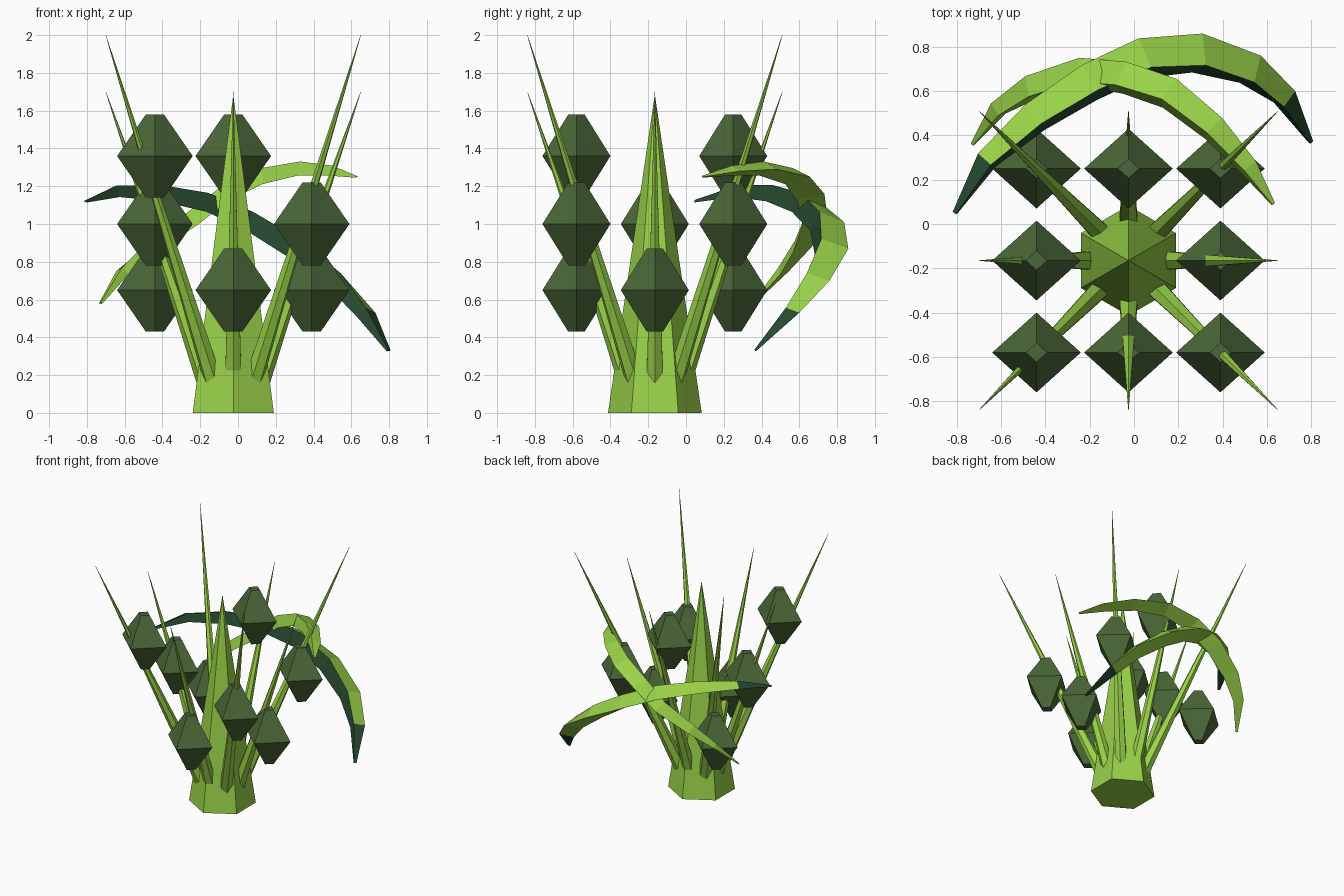
import bpy, math
from mathutils import Vector

cube = bpy.data.objects.get("Cube")
if cube:
    bpy.data.objects.remove(cube, do_unlink=True)

UP = Vector((0, 0, 1))
CENTRE = Vector((-0.025, -0.165, 0))


def make_material(name, rgb):
    mat = bpy.data.materials.new(name)
    mat.use_nodes = True
    mat.diffuse_color = (*rgb, 1)
    mat.node_tree.nodes["Principled BSDF"].inputs["Base Color"].default_value = (*rgb, 1)
    return mat


LEAF = make_material("leaf green", (0.32, 0.65, 0.065))
POD = make_material("pod green", (0.07, 0.14, 0.04))
DARK = make_material("deep green", (0.02, 0.07, 0.03))


def loft(name, rings, mats, rule=None):
    """Skin a list of equal rings, capped at both ends."""
    n = len(rings[0])
    verts = [v for ring in rings for v in ring]
    faces, slots = [], []
    for i in range(len(rings) - 1):
        for j in range(n):
            k = (j + 1) % n
            faces.append((i * n + j, i * n + k, (i + 1) * n + k, (i + 1) * n + j))
            slots.append(rule(i, j) if rule else 0)
    faces.append(tuple(reversed(range(n))))
    faces.append(tuple(range(len(verts) - n, len(verts))))
    slots += [slots[0], slots[-1]]
    mesh = bpy.data.meshes.new(name)
    mesh.from_pydata(verts, [], faces)
    for mat in mats:
        mesh.materials.append(mat)
    for poly, slot in zip(mesh.polygons, slots):
        poly.material_index = slot
    obj = bpy.data.objects.new(name, mesh)
    bpy.context.collection.objects.link(obj)
    return obj


def ring(centre, a, b, sides):
    """Polygon round a centre, spanned by the half-axes a and b."""
    turn = 2 * math.pi / sides
    return [centre + a * math.cos(i * turn) + b * math.sin(i * turn) for i in range(sides)]


def spike(name, start, end, radius, out):
    """Six-sided tapering spike with one edge facing outward."""
    axis = (end - start).normalized()
    side = axis.cross(out).normalized()
    front = side.cross(axis)
    loft(name, [ring(start, front * radius, side * radius, 6),
                ring(end, front * 0.001, side * 0.001, 6)], [LEAF])


# Central spire
spike("central_spire", CENTRE, CENTRE + UP * 1.68, 0.248, Vector((0, 1, 0)))

# Pods and outer spikes, one pair in each of eight directions
pod_heights = {(-1, -1): 1.36, (0, -1): 0.65, (1, -1): 1.0, (-1, 0): 1.0,
               (1, 0): 0.65, (-1, 1): 0.65, (0, 1): 1.36, (1, 1): 1.0}
for (dx, dy), height in pod_heights.items():
    place = {-1: "right", 0: "middle", 1: "left"}[dx] + "_" + {-1: "front", 0: "centre", 1: "back"}[dy]
    step = Vector((dx, dy, 0))
    out = step.normalized()
    corner = dx * dy != 0
    start = CENTRE + out * 0.125 + UP * 0.11
    end = CENTRE + step * 0.675 + UP * (2.0 if corner else 1.7)
    spike("spike_" + place, start, end, 0.052, out)
    middle = CENTRE + step * 0.415 + UP * height
    loft("pod_" + place,
         [ring(middle + UP * z, Vector((0.2 * s, 0, 0)), Vector((0, 0.18 * s, 0)), 4)
          for z, s in ((-0.22, 0.24), (0, 1), (0.22, 0.24))], [POD])

# Curved tendrils: triangular section swept along a path
SECTION = ((-0.06, 0.06), (-0.1, -0.05), (0.08, 0.0))
TAPER = (0.12, 0.55, 0.8, 0.95, 1, 1, 0.85, 0.6, 0.12)


def tendril(name, path, size, mats, rule=None):
    pts = [Vector(p) for p in path]
    rings = []
    for i, p in enumerate(pts):
        along = (pts[min(i + 1, len(pts) - 1)] - pts[max(i - 1, 0)]).normalized()
        out = UP.cross(along).normalized()
        up = along.cross(out)
        rings.append([p + (out * o + up * u) * size * TAPER[i] for o, u in SECTION])
    # Reverse the section so that the faces point outward
    loft(name, [list(reversed(r)) for r in rings], mats, rule)


def two_tone(segment, side):
    """Dark inner face and dark tips."""
    return 1 if side == 1 or segment in (0, len(TAPER) - 2) else 0


tendril("low_tendril",
        [(-0.81, 0.05, 1.12), (-0.67, 0.29, 1.17), (-0.45, 0.49, 1.16),
         (-0.2, 0.65, 1.11), (0.04, 0.76, 1.01), (0.3, 0.78, 0.87),
         (0.54, 0.7, 0.7), (0.69, 0.57, 0.53), (0.8, 0.37, 0.33)],
        1.0, [LEAF, DARK], two_tone)
tendril("high_tendril",
        [(-0.73, 0.36, 0.58), (-0.62, 0.52, 0.75), (-0.47, 0.62, 0.88),
         (-0.24, 0.69, 1.03), (-0.05, 0.67, 1.16), (0.16, 0.6, 1.25),
         (0.36, 0.44, 1.29), (0.52, 0.26, 1.28), (0.63, 0.09, 1.25)],
        0.8, [LEAF])

# Make every face point outward
import bmesh
for obj in bpy.context.collection.objects:
    if obj.type == "MESH":
        bm = bmesh.new()
        bm.from_mesh(obj.data)
        bmesh.ops.recalc_face_normals(bm, faces=bm.faces)
        bm.to_mesh(obj.data)
        bm.free()
